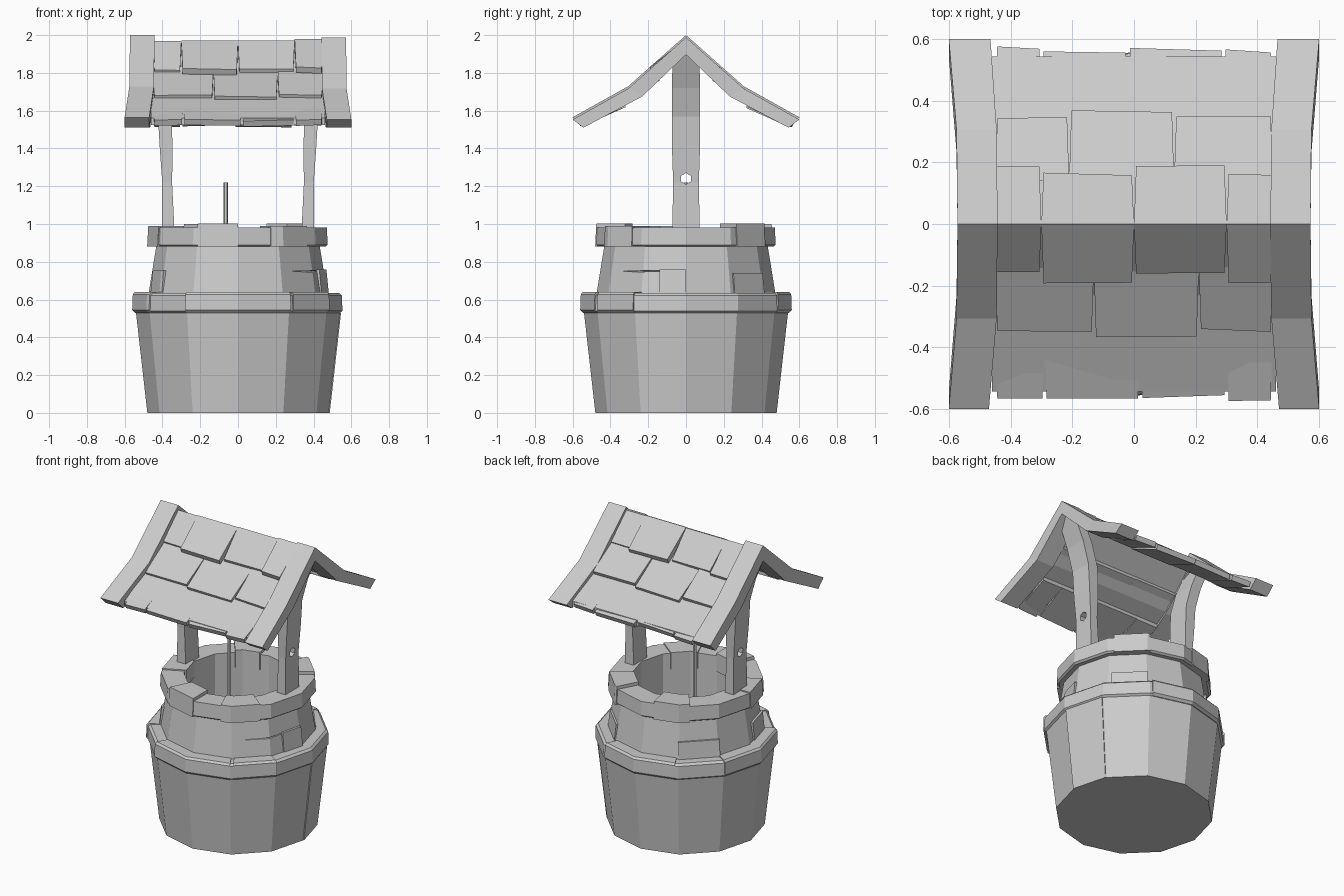
import bpy, bmesh, math, random
from mathutils import Vector

if "Cube" in bpy.data.objects:
    bpy.data.objects.remove(bpy.data.objects["Cube"])

random.seed(4)
SIDES = 12
STEP = 360 / SIDES


def loft(name, rings, closed=False):
    """Skin equal-length rings; cap both ends unless the rings form a loop."""
    bm = bmesh.new()
    rows = [[bm.verts.new(p) for p in r] for r in rings]
    n = len(rows[0])
    pairs = list(zip(rows, rows[1:])) + ([(rows[-1], rows[0])] if closed else [])
    for a, b in pairs:
        for i in range(n):
            j = (i + 1) % n
            bm.faces.new((a[i], a[j], b[j], b[i]))
    if not closed:
        bm.faces.new(rows[0])
        bm.faces.new(rows[-1])
    bmesh.ops.recalc_face_normals(bm, faces=bm.faces)
    me = bpy.data.meshes.new(name)
    bm.to_mesh(me)
    bm.free()
    ob = bpy.data.objects.new(name, me)
    bpy.context.collection.objects.link(ob)
    return ob


def polar(r, a, z):
    """Point on a 12-sided polygon of corner radius r at angle a (degrees)."""
    k = math.cos(math.radians(STEP / 2)) / math.cos(math.radians(a % STEP - STEP / 2))
    t = math.radians(a)
    return Vector((r * k * math.cos(t), r * k * math.sin(t), z))


def ring(name, profile):
    """Closed (r, z) profile turned round the z axis."""
    return loft(name, [[polar(r, i * STEP, z) for r, z in profile] for i in range(SIDES)], True)


def stone(name, a0, a1, profile):
    """Arc-shaped block following the 12-sided wall."""
    angles = [a0] + [i * STEP for i in range(-SIDES, 2 * SIDES) if a0 < i * STEP < a1] + [a1]
    return loft(name, [[polar(r, a, z) for r, z in profile] for a in angles])


def block(name, a0, a1, r0, r1, z0, z1, lean=0.0):
    return stone(name, a0, a1, [(r0, z0), (r1, z0), (r1 - lean, z1), (r0, z1)])


def cut(target, cutter):
    cutter.hide_render = True
    cutter.hide_viewport = True
    m = target.modifiers.new("cut", 'BOOLEAN')
    m.object = cutter
    m.operation = 'DIFFERENCE'
    m.solver = 'EXACT'


# Tapered tub with a floor inside the well
loft("tub", [[polar(r, i * STEP, z) for i in range(SIDES)]
             for r, z in ((0.48, 0), (0.54, 0.53))])
stone("tub_plank", 0.5, 29, [(0.45, 0.0), (0.487, 0.0), (0.547, 0.53), (0.5, 0.53)])

# Lower stone band
ring("lower_band", [(0.33, 0.5), (0.535, 0.525), (0.553, 0.54), (0.55, 0.622), (0.535, 0.635), (0.33, 0.635)])
for a0, a1 in ((-58, -30), (150, 212), (240, 300), (62, 118)):
    stone("lower_band_stone", a0, a1, [(0.45, 0.53), (0.545, 0.53), (0.56, 0.545),
                                       (0.557, 0.628), (0.545, 0.641), (0.45, 0.641)])

# Narrowing wall with a crack and a few proud stones
wall = ring("upper_wall", [(0.33, 0.6), (0.478, 0.6), (0.472, 0.64), (0.43, 0.9), (0.33, 0.9)])
cut(wall, loft("wall_crack", [[polar(0.6, -50, 0.75), polar(0.6, -50, 0.752), polar(0.43, -50, 0.751)],
                              [polar(0.6, -32, 0.73), polar(0.6, -32, 0.765), polar(0.42, -32, 0.75)],
                              [polar(0.6, -18, 0.74), polar(0.6, -18, 0.765), polar(0.42, -18, 0.75)]]))
for a0, a1, top in ((-18, 0, 0.76), (33, 60, 0.74), (119, 151, 0.745), (188, 212, 0.755)):
    block("wall_stone", a0, a1, 0.4, 0.482, 0.62, top, 0.014)

# Rim stones
ring("rim", [(0.33, 0.88), (0.462, 0.88), (0.475, 0.89), (0.47, 0.982), (0.33, 0.982)])
for a0, a1, top in ((243, 270, 1.003), (35, 62, 1.003), (292, 322, 0.99),
                    (100, 128, 1.0), (180, 206, 0.99)):
    block("rim_stone", a0, a1, 0.322, 0.481, 0.88, top, 0.006)

# Rope hanging in the well
loft("rope", [[(-0.065 + 0.013 * math.cos(i * math.pi / 3), 0.013 * math.sin(i * math.pi / 3), z)
               for i in range(6)] for z in (0.5, 1.22)])

# Posts that flare out under the gables, each drilled for the axle
POST = [(0.88, 0.37, 0.033, 0.072), (1.0, 0.37, 0.032, 0.072), (1.22, 0.375, 0.026, 0.068),
        (1.4, 0.38, 0.034, 0.074), (1.57, 0.388, 0.036, 0.075), (1.72, 0.43, 0.036, 0.075),
        (1.9, 0.505, 0.036, 0.07)]
for s, side in ((-1, "left"), (1, "right")):
    post = loft(side + "_post", [[(s * (x - w), -d, z), (s * (x + w), -d, z),
                                  (s * (x + w), d, z), (s * (x - w), d, z)] for z, x, w, d in POST])
    cut(post, loft(side + "_axle_hole", [[(s * x, 0.03 * math.sin(i * math.pi / 3),
                                           1.24 + 0.03 * math.cos(i * math.pi / 3)) for i in range(6)]
                                         for x in (0.2, 0.55)]))

# Bent roof cross-section: top y, top z, bottom y, bottom z
HALF = [(0.60, 1.56, 0.543, 1.51), (0.306, 1.724, 0.232, 1.675)]
SECT = ([(-a, b, -c, d) for a, b, c, d in HALF] + [(0, 1.995, 0, 1.897)] + HALF[::-1])

# Gable trims, splayed outward at the eaves
INNER = [0.47, 0.445, 0.442, 0.445, 0.465]
OUTER = [0.60, 0.575, 0.572, 0.575, 0.60]
for s, side, lift in ((-1, "left", 0.005), (1, "right", -0.007)):
    loft(side + "_gable_trim", [[(s * i, ty, tz + lift), (s * o, ty, tz + lift),
                                 (s * o, by, bz), (s * i, by, bz)]
                                for (ty, tz, by, bz), i, o in zip(SECT, INNER, OUTER)])

# Board under the shingles
loft("roof_board", [[(x, by, bz + dz) for x, dz in ((-0.46, 0.05), (0.46, 0.05), (0.46, 0.015), (-0.46, 0.015))]
                    for ty, tz, by, bz in SECT])

# Shingle rows: upper y, upper z, lower z, then (x start, x end, lower y)
ROWS = [(0.0, 1.972, 1.822, [(-0.45, -0.30, 0.16), (-0.30, 0.0, 0.187), (0.0, 0.30, 0.163), (0.30, 0.45, 0.188)]),
        (0.14, 1.815, 1.682, [(-0.45, -0.13, 0.345), (-0.13, 0.21, 0.365), (0.21, 0.45, 0.345)]),
        (0.32, 1.672, 1.553, [(-0.45, -0.29, 0.56), (-0.29, 0.02, 0.567), (0.02, 0.30, 0.56), (0.30, 0.45, 0.573)])]
for s in (1, -1):
    for y0, z0, z1, tiles in ROWS:
        for x0, x1, y1 in tiles:
            rise = random.uniform(-0.008, 0.008)
            rings = []
            for x, inset in ((x0, 0.007), (x1, -0.007)):
                yb = y1 + random.uniform(-0.006, 0.006)
                zt, zb = z0 + rise, z1 + rise + random.uniform(-0.005, 0.005)
                pts = [(x, y0, zt), (x + inset, yb, zb), (x + inset, yb - 0.014, zb - 0.03), (x, y0, zt - 0.05)]
                rings.append([(s * px, -s * py, pz) for px, py, pz in pts])
            loft("shingle", rings)
